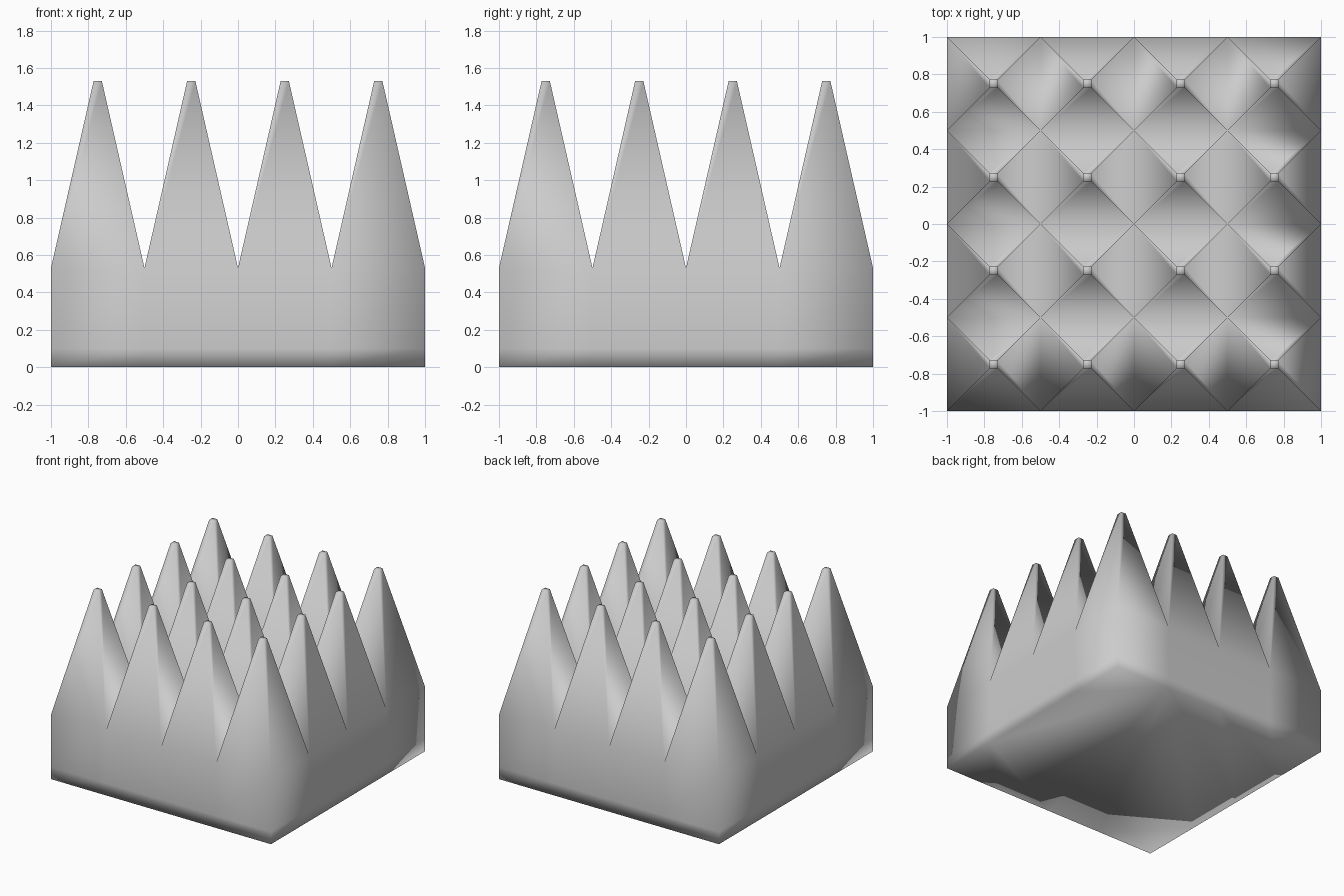
import bpy, bmesh

if "Cube" in bpy.data.objects:
    bpy.data.objects.remove(bpy.data.objects["Cube"])

BASE_Z, LOOP_Z, TIP_Z = 0.53, 0.1, 1.53
CELLS, TIP_HALF = 4, 0.022

bm = bmesh.new()

# Grid of square cells at the level of the valleys
bmesh.ops.create_grid(bm, x_segments=CELLS, y_segments=CELLS, size=1.0)
bmesh.ops.translate(bm, verts=bm.verts, vec=(0, 0, BASE_Z))
cells = bm.faces[:]
rim = [e for e in bm.edges if e.is_boundary]

# Side walls, with a support loop near the bottom
for z in (LOOP_Z, 0.0):
    ext = bmesh.ops.extrude_edge_only(bm, edges=rim)["geom"]
    for v in ext:
        if isinstance(v, bmesh.types.BMVert):
            v.co.z = z
    rim = [e for e in ext if isinstance(e, bmesh.types.BMEdge) and
           all(abs(v.co.z - z) < 1e-6 for v in e.verts)]

# Flat underside
bmesh.ops.contextual_create(bm, geom=rim)

# Spikes: inset every cell to a small square and raise it
bmesh.ops.inset_individual(bm, faces=cells, thickness=1.0 / CELLS - TIP_HALF,
                           use_even_offset=True)
for f in cells:
    for v in f.verts:
        v.co.z = TIP_Z

bmesh.ops.recalc_face_normals(bm, faces=bm.faces)
for f in bm.faces:
    f.smooth = True

mesh = bpy.data.meshes.new("spiked_foam_block")
bm.to_mesh(mesh)
bm.free()
block = bpy.data.objects.new("spiked_foam_block", mesh)
bpy.context.collection.objects.link(block)
